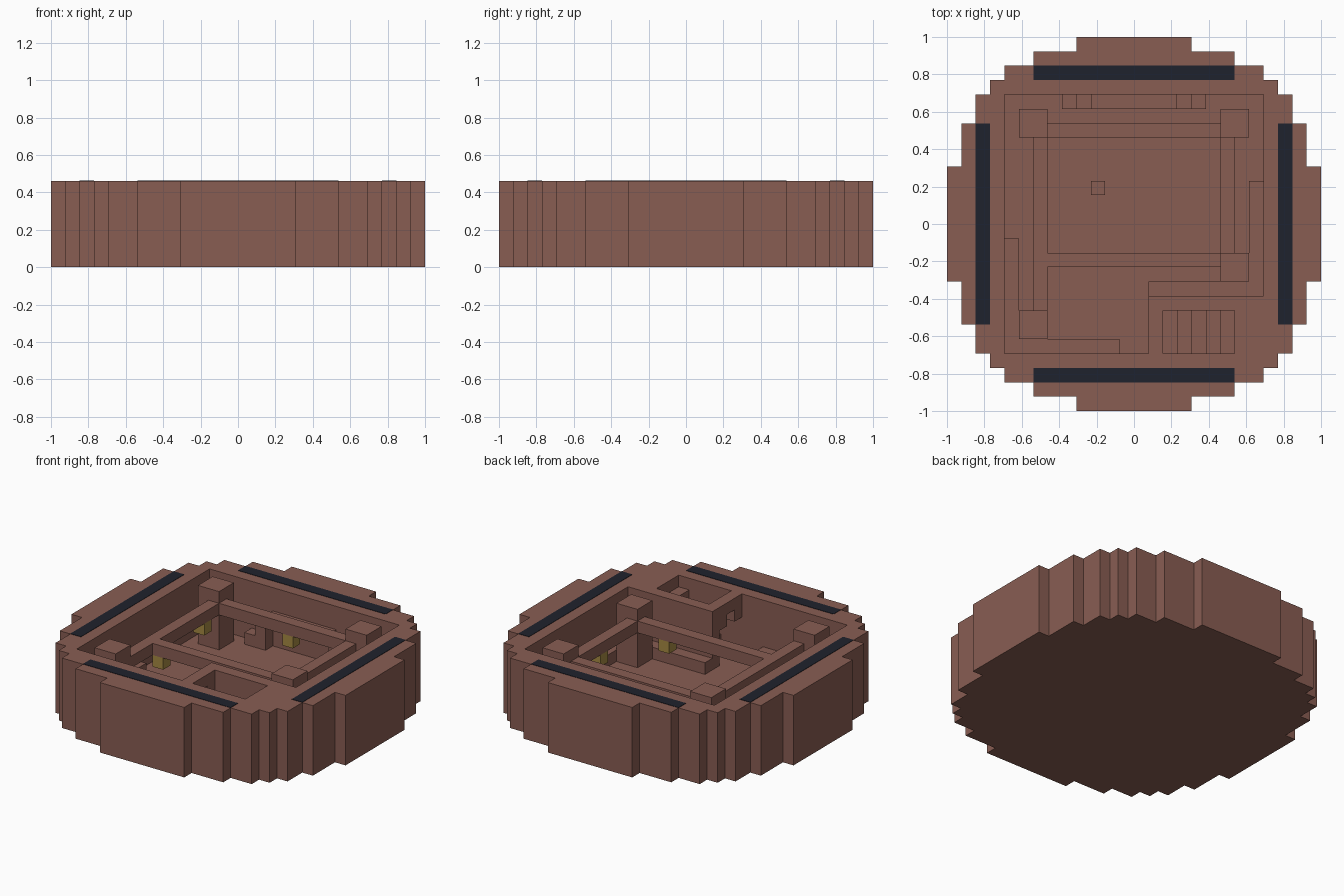
import bpy
import bmesh
from mathutils import Vector

U = 1 / 13          # size of one block
TOP = 6             # rim height in blocks
FLOOR = 1           # room floor height in blocks

if "Cube" in bpy.data.objects:
    bpy.data.objects.remove(bpy.data.objects["Cube"])


def make_material(name, color):
    mat = bpy.data.materials.new(name)
    mat.use_nodes = True
    mat.diffuse_color = (*color, 1)
    mat.node_tree.nodes["Principled BSDF"].inputs["Base Color"].default_value = (*color, 1)
    return mat


BROWN = make_material("clay_brown", (0.25, 0.110, 0.086))
BLACK = make_material("dark_slate", (0.0137, 0.016, 0.026))
GOLD = make_material("lamp_gold", (0.38, 0.25, 0.055))


def prism(name, points, depth, mat):
    """Extrude a closed polygon along the depth vector (block units)."""
    bm = bmesh.new()
    face = bm.faces.new([bm.verts.new(Vector(p) * U) for p in points])
    new = bmesh.ops.extrude_face_region(bm, geom=[face])["geom"]
    verts = [g for g in new if isinstance(g, bmesh.types.BMVert)]
    bmesh.ops.translate(bm, verts=verts, vec=Vector(depth) * U)
    bmesh.ops.recalc_face_normals(bm, faces=bm.faces)
    mesh = bpy.data.meshes.new(name)
    bm.to_mesh(mesh)
    bm.free()
    mesh.materials.append(mat)
    obj = bpy.data.objects.new(name, mesh)
    bpy.context.collection.objects.link(obj)
    return obj


def box(name, x0, x1, y0, y1, z0, z1, mat=BROWN):
    corners = [(x0, y0, z0), (x1, y0, z0), (x1, y1, z0), (x0, y1, z0)]
    return prism(name, corners, (0, 0, z1 - z0), mat)


def carve(target, cutter):
    """Subtract the cutter from the target and drop it."""
    mod = target.modifiers.new("carve", "BOOLEAN")
    mod.operation = "DIFFERENCE"
    mod.solver = "EXACT"
    mod.object = cutter
    cutter.hide_render = True
    bpy.context.view_layer.update()
    graph = bpy.context.evaluated_depsgraph_get()
    mesh = bpy.data.meshes.new_from_object(target.evaluated_get(graph))
    target.modifiers.clear()
    target.data = mesh
    bpy.data.objects.remove(cutter)


# Stepped round body: one quarter of the outline, turned four times
quarter = [(13, -4), (13, 4), (12, 4), (12, 7), (11, 7), (11, 9), (10, 9),
           (10, 10), (9, 10), (9, 11), (7, 11), (7, 12), (4, 12)]
outline = []
for turn in range(4):
    outline += [(x, y, 0) for x, y in quarter]
    quarter = [(-y, x) for x, y in quarter]
# the first point of every quarter repeats the end of the one before it in line
body = prism("body", outline, (0, 0, TOP), BROWN)

# Sunken room
room = [(-9, -9), (1, -9), (1, -5), (9, -5), (9, 9), (-9, 9)]
carve(body, prism("room_cutter", [(x, y, FLOOR) for x, y in room], (0, 0, TOP), BROWN))

# Stairwell rising towards +x
steps = [(2, -9, TOP + 1), (2, -9, FLOOR)]
for i in range(5):
    steps += [(3 + i, -9, FLOOR + i), (3 + i, -9, FLOOR + i + 1)]
steps[-1] = (7, -9, TOP + 1)
carve(body, prism("stair_cutter", steps, (0, 3, 0), BROWN))

# Arched doorway from the stairs into the room
arch = [(0.5, -9, FLOOR), (0.5, -6, FLOOR), (0.5, -6, 4), (0.5, -7, 4),
        (0.5, -7, 5), (0.5, -8, 5), (0.5, -8, 4), (0.5, -9, 4)]
carve(body, prism("door_cutter", arch, (2, 0, 0), BROWN))

# Corner pillars
for i, (x, y) in enumerate([(-8, 6), (6, 6), (6, -4), (-8, -8)]):
    box(f"pillar_{i + 1}", x, x + 2, y, y + 2, FLOOR, TOP)

# Beams between the pillars
box("back_beam", -6, 6, 6, 7, 4, 5)
box("front_beam", -6, 6, -3, -2, 4, 5)
box("west_beam", -7, -6, -6, 6, 4, 5)
box("east_beam", 6, 7, -2, 6, 4, 5)

# Lamps hanging under the beams
for i, (x, y) in enumerate([(-7, 4), (-6, -3), (0, 6), (3, -3), (6, 2)]):
    box(f"lamp_{i + 1}", x, x + 1, y, y + 1, 3, 4, GOLD)

# L-shaped benches along the walls
benches = {
    "east_bench": [(1, -5), (9, -5), (9, 3), (8, 3), (8, -4), (1, -4)],
    "west_bench": [(-9, -9), (-1, -9), (-1, -8), (-8, -8), (-8, -1), (-9, -1)],
}
for name, pts in benches.items():
    prism(name, [(x, y, FLOOR) for x, y in pts], (0, 0, 1), BROWN)

# Shelf on stepped supports at the back wall
box("back_shelf", -3, 3, 8, 9, 3, 4)
for side, low, high in (("west", -5, -4), ("east", 4, 3)):
    box(f"{side}_low_step", low, low + 1, 8, 9, FLOOR, 2)
    box(f"{side}_high_step", high, high + 1, 8, 9, FLOOR, 3)

# Stool on the floor
box("stool", -3, -2, 2, 3, FLOOR, 2)

# Dark inlay strips on the rim
for side, s in (("front", -10.5), ("back", 10.5)):
    box(f"{side}_strip", -7, 7, s - 0.5, s + 0.5, TOP - 0.04, TOP + 0.03, BLACK)
for side, s in (("west", -10.5), ("east", 10.5)):
    box(f"{side}_strip", s - 0.5, s + 0.5, -7, 7, TOP - 0.04, TOP + 0.03, BLACK)
